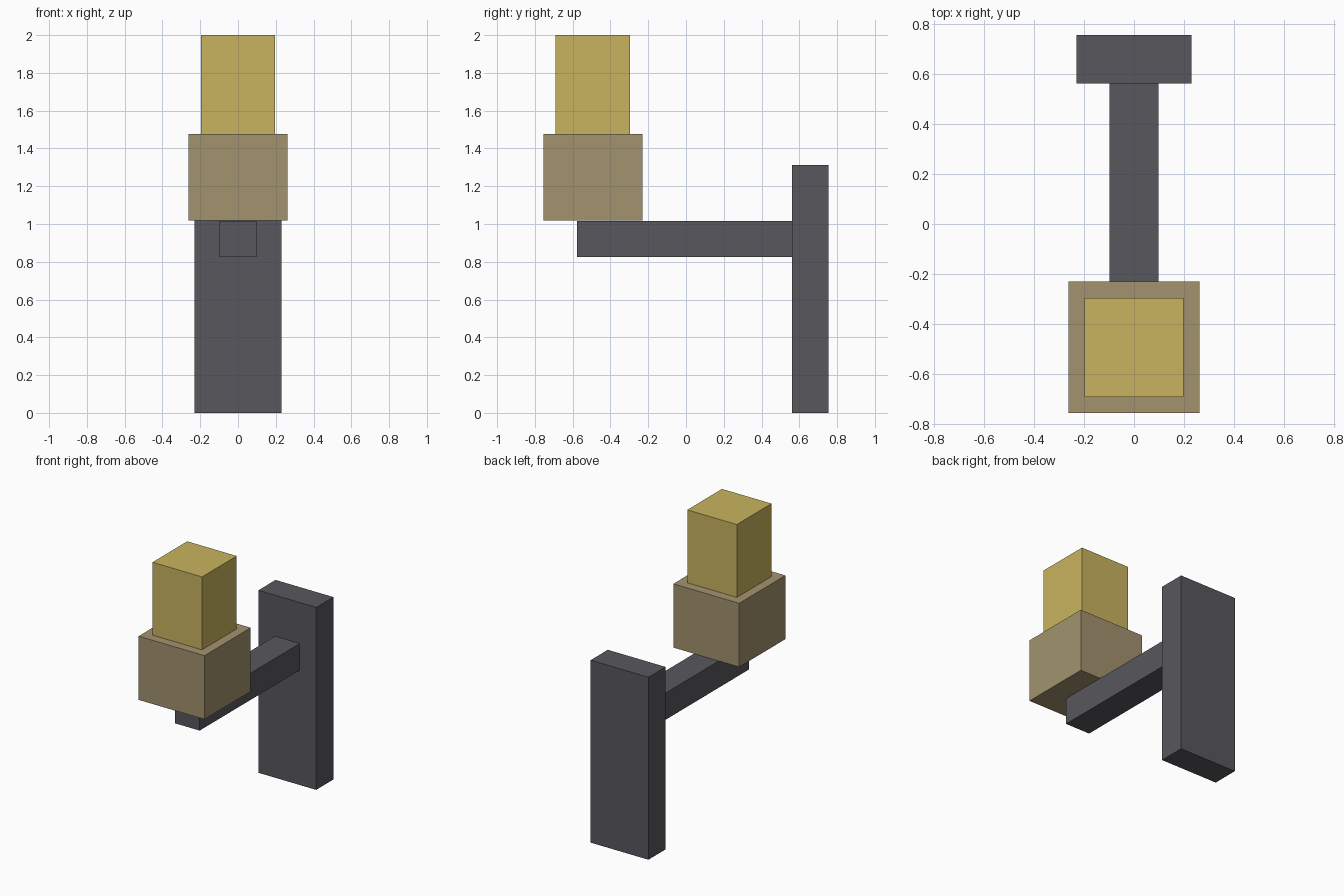
import bpy

if "Cube" in bpy.data.objects:
    bpy.data.objects.remove(bpy.data.objects["Cube"])


def material(name, rgb):
    m = bpy.data.materials.new(name)
    m.diffuse_color = (*rgb, 1.0)
    m.use_nodes = True
    m.node_tree.nodes["Principled BSDF"].inputs["Base Color"].default_value = m.diffuse_color
    return m


def box(name, lo, hi, mat):
    """Axis-aligned box between two opposite corners."""
    bpy.ops.mesh.primitive_cube_add(size=1)
    ob = bpy.context.object
    ob.name = name
    ob.location = [(a + b) / 2 for a, b in zip(lo, hi)]
    ob.scale = [b - a for a, b in zip(lo, hi)]
    bpy.ops.object.transform_apply(location=True, rotation=False, scale=True)
    ob.data.materials.append(mat)
    return ob


iron = material("dark iron", (0.098, 0.095, 0.109))
tan = material("tan holder", (0.366, 0.292, 0.156))
yellow = material("warm yellow", (0.578, 0.456, 0.112))

# Wall mount and the arm reaching forward from it
box("wall_plate", (-0.23, 0.56, 0.0), (0.23, 0.755, 1.312), iron)
box("arm", (-0.0985, -0.576, 0.825), (0.0985, 0.56, 1.017), iron)

# Holder resting on the arm, with the light block on top
box("holder", (-0.262, -0.755, 1.018), (0.262, -0.23, 1.476), tan)
box("light_block", (-0.197, -0.69, 1.476), (0.197, -0.296, 2.0), yellow)
